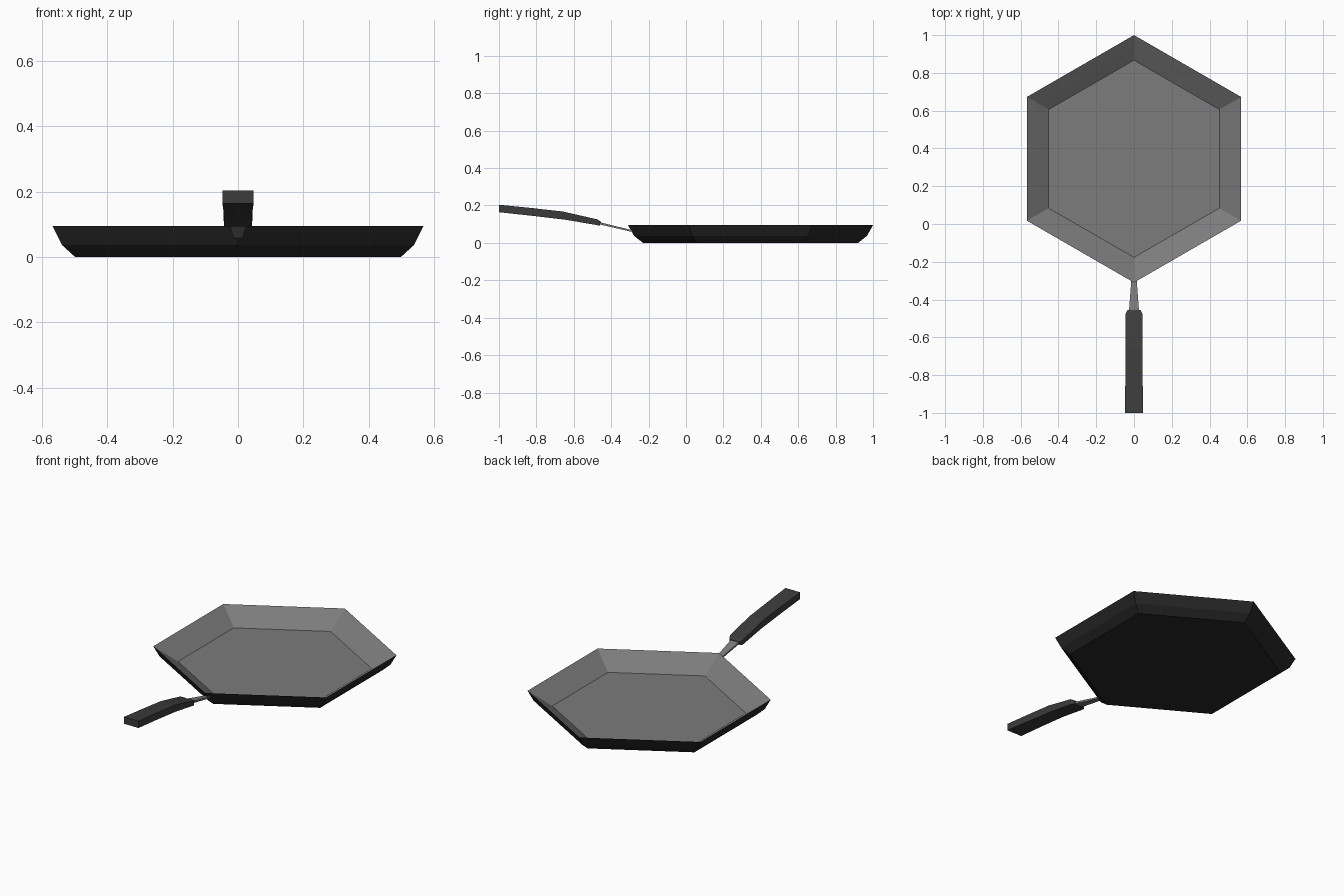
import bpy, bmesh
from math import sin, cos, pi

if "Cube" in bpy.data.objects:
    bpy.data.objects.remove(bpy.data.objects["Cube"])


def material(name, grey):
    m = bpy.data.materials.new(name)
    m.diffuse_color = (grey, grey, grey, 1)
    m.use_nodes = True
    m.node_tree.nodes["Principled BSDF"].inputs["Base Color"].default_value = m.diffuse_color
    return m


coating = material("dark_coating", 0.02)
metal = material("grey_metal", 0.2)
grip_mat = material("dark_grip", 0.045)


def loft(name, sections, mats, first_inner=None):
    """Skin closed sections in order, capping both ends."""
    bm = bmesh.new()
    rings = [[bm.verts.new(p) for p in s] for s in sections]
    n = len(rings[0])
    bm.faces.new(rings[0])
    end = bm.faces.new(rings[-1])
    for k in range(len(rings) - 1):
        for i in range(n):
            j = (i + 1) % n
            f = bm.faces.new((rings[k][i], rings[k][j], rings[k + 1][j], rings[k + 1][i]))
            if first_inner is not None and k >= first_inner:
                f.material_index = 1
    if first_inner is not None:
        end.material_index = 1
    bmesh.ops.recalc_face_normals(bm, faces=bm.faces[:])
    mesh = bpy.data.meshes.new(name)
    bm.to_mesh(mesh)
    bm.free()
    for m in mats:
        mesh.materials.append(m)
    obj = bpy.data.objects.new(name, mesh)
    bpy.context.collection.objects.link(obj)
    return obj


def hexagon(r, z):
    return [(r * sin(i * pi / 3), 0.345 + r * cos(i * pi / 3), z) for i in range(6)]


def slab(y_top, z_top, y_bot, z_bot, w_top, w_bot):
    return [(-w_bot, y_bot, z_bot), (w_bot, y_bot, z_bot),
            (w_top, y_top, z_top), (-w_top, y_top, z_top)]


# Pan: dark outside up to a sharp rim, then the grey cooking surface
profile = [(0.575, 0), (0.622, 0.037), (0.655, 0.095), (0.60, 0.06), (0.522, 0.01)]
loft("pan", [hexagon(r, z) for r, z in profile], [coating, metal], first_inner=2)

# Neck: thin flat strip widening towards the grip
loft("handle_neck", [
    slab(-0.285, 0.068, -0.285, 0.058, 0.015, 0.015),
    slab(-0.32, 0.076, -0.32, 0.066, 0.016, 0.016),
    slab(-0.48, 0.115, -0.48, 0.103, 0.028, 0.028),
], [metal])

# Grip: bent bar with a pinched front end
loft("handle_grip", [
    slab(-0.455, 0.113, -0.46, 0.094, 0.034, 0.034),
    slab(-0.475, 0.126, -0.47, 0.094, 0.045, 0.042),
    slab(-0.66, 0.168, -0.645, 0.124, 0.045, 0.043),
    slab(-0.83, 0.187, -0.825, 0.145, 0.046, 0.045),
    slab(-1.0, 0.204, -1.0, 0.164, 0.048, 0.048),
], [grip_mat])
